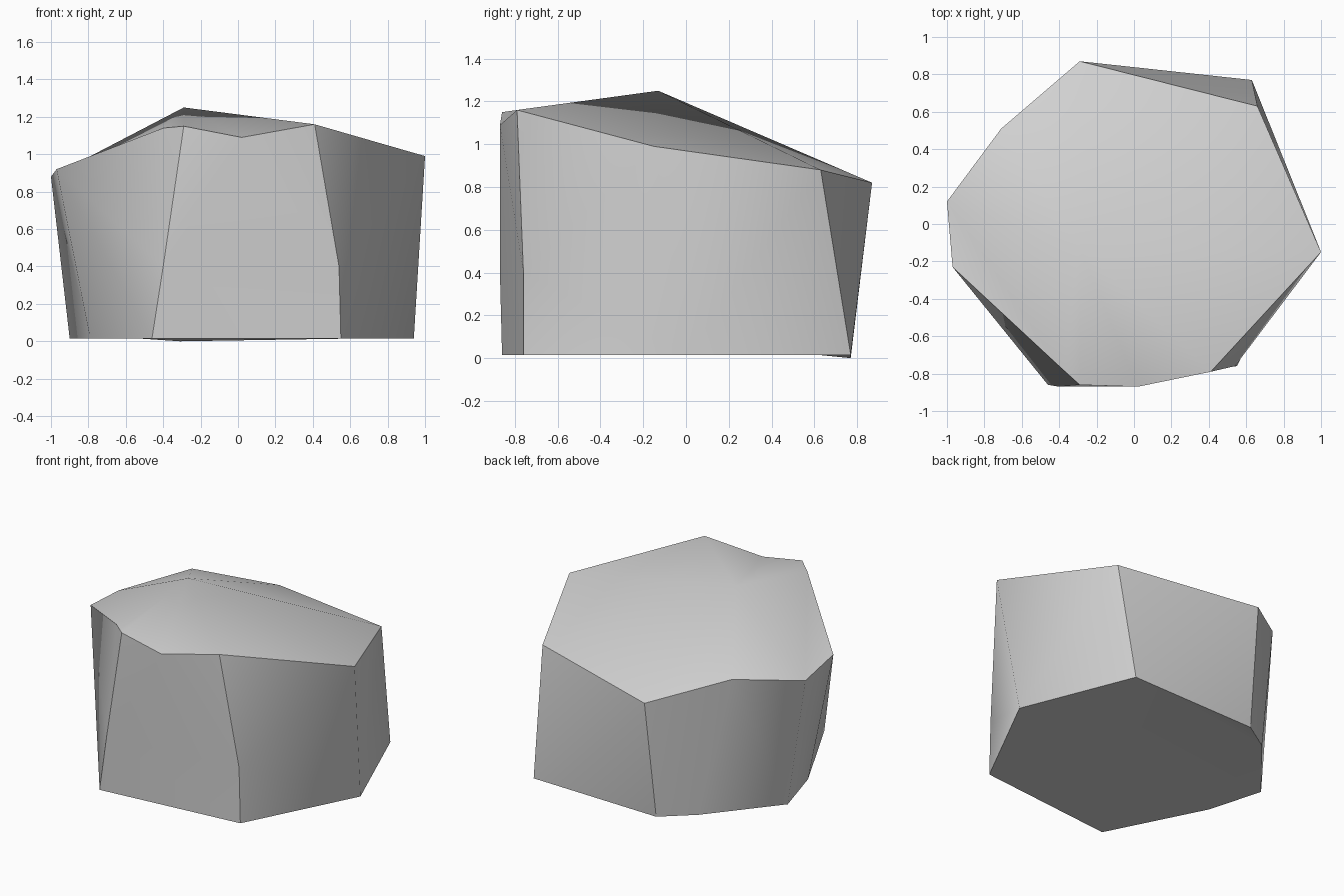
import bpy
import bmesh

default_cube = bpy.data.objects.get("Cube")
if default_cube:
    bpy.data.objects.remove(default_cube, do_unlink=True)

# Stone colour
stone = bpy.data.materials.new("stone_grey")
stone.use_nodes = True
stone_grey = (0.65, 0.65, 0.65, 1)
stone.diffuse_color = stone_grey
stone.node_tree.nodes["Principled BSDF"].inputs["Base Color"].default_value = stone_grey

# Corners of the crown rim, in order around the rock
rim = {
    "back": (-.29, .87, .82),
    "back_right": (.66, .63, .88),
    "right": (1, -.15, .99),
    "front_right": (.41, -.79, 1.16),
    "front_dip": (.02, -.87, 1.09),
    "front": (-.29, -.86, 1.15),
    "front_notch": (-.4, -.76, 1.14),
    "left_front": (-.97, -.23, .92),
    "left_back": (-1, .12, .88),
    "back_left": (-.71, .51, .96),
}

# Corners of the footprint, in order around the rock
FLOOR = .015
foot = {
    "foot_back": (-.31, .77, 0),
    "foot_back_right": (.63, .77, FLOOR),
    "foot_right": (.94, 0, FLOOR),
    "foot_front_right": (.55, -.76, FLOOR),
    "foot_front": (-.46, -.86, FLOOR),
    "foot_left_front": (-.79, -.21, FLOOR),
    "foot_left_back": (-.9, .17, FLOOR),
    "foot_back_left": (-.53, .62, FLOOR),
}

# Single points: the summit and the two swellings on the front edges
extra = {
    "summit": (-.29, -.13, 1.25),
    "bulge_right": (.54, -.76, .4),
    "bulge_left": (-.4, -.87, .4),
}

# Wall facets between rim and footprint
walls = [
    "back back_right foot_back_right foot_back",
    "back_right right foot_right foot_back_right",
    "right front_right bulge_right",
    "right bulge_right foot_right",
    "bulge_right foot_front_right foot_right",
    "front_right front_dip front bulge_left foot_front foot_front_right bulge_right",
    "front front_notch bulge_left",
    "front_notch left_front bulge_left",
    "left_front foot_front bulge_left",
    "left_front foot_left_front foot_front",
    "left_front left_back foot_left_back foot_left_front",
    "left_back back_left foot_back_left foot_left_back",
    "back_left back foot_back foot_back_left",
]

# Hard edges running down the walls
wall_edges = [
    "front_right bulge_right foot_front_right",
    "front bulge_left foot_front",
    "back_right foot_back_right",
    "back foot_back",
]

bm = bmesh.new()
point = {name: bm.verts.new(co) for group in (rim, foot, extra) for name, co in group.items()}


def add_face(names):
    bm.faces.new([point[name] for name in names]).smooth = True


def sharpen(names):
    for start, end in zip(names, names[1:]):
        bm.edges.get((point[start], point[end])).smooth = False


# Crown: a fan from the summit, with one facet bridging the low left corner
corners = list(rim)
crown = [name for name in corners if name != "left_front"]
for current, following in zip(crown, crown[1:] + crown[:1]):
    add_face(["summit", current, following])
add_face(["front_notch", "left_front", "left_back"])

# Walls
for wall in walls:
    add_face(wall.split())

# Underside: a flat base and a sloping facet at the back
base = list(foot)
add_face(base[1:])
add_face(["foot_back", "foot_back_right", "foot_back_left"])

# Hard edges around the rim, around the footprint and down the walls
sharpen(corners + corners[:1])
sharpen(base + base[:1])
for chain in wall_edges:
    sharpen(chain.split())

bmesh.ops.recalc_face_normals(bm, faces=bm.faces[:])
bmesh.ops.triangulate(bm, faces=bm.faces[:])
mesh = bpy.data.meshes.new("rock")
bm.to_mesh(mesh)
bm.free()
mesh.materials.append(stone)

rock = bpy.data.objects.new("rock", mesh)
bpy.context.collection.objects.link(rock)
